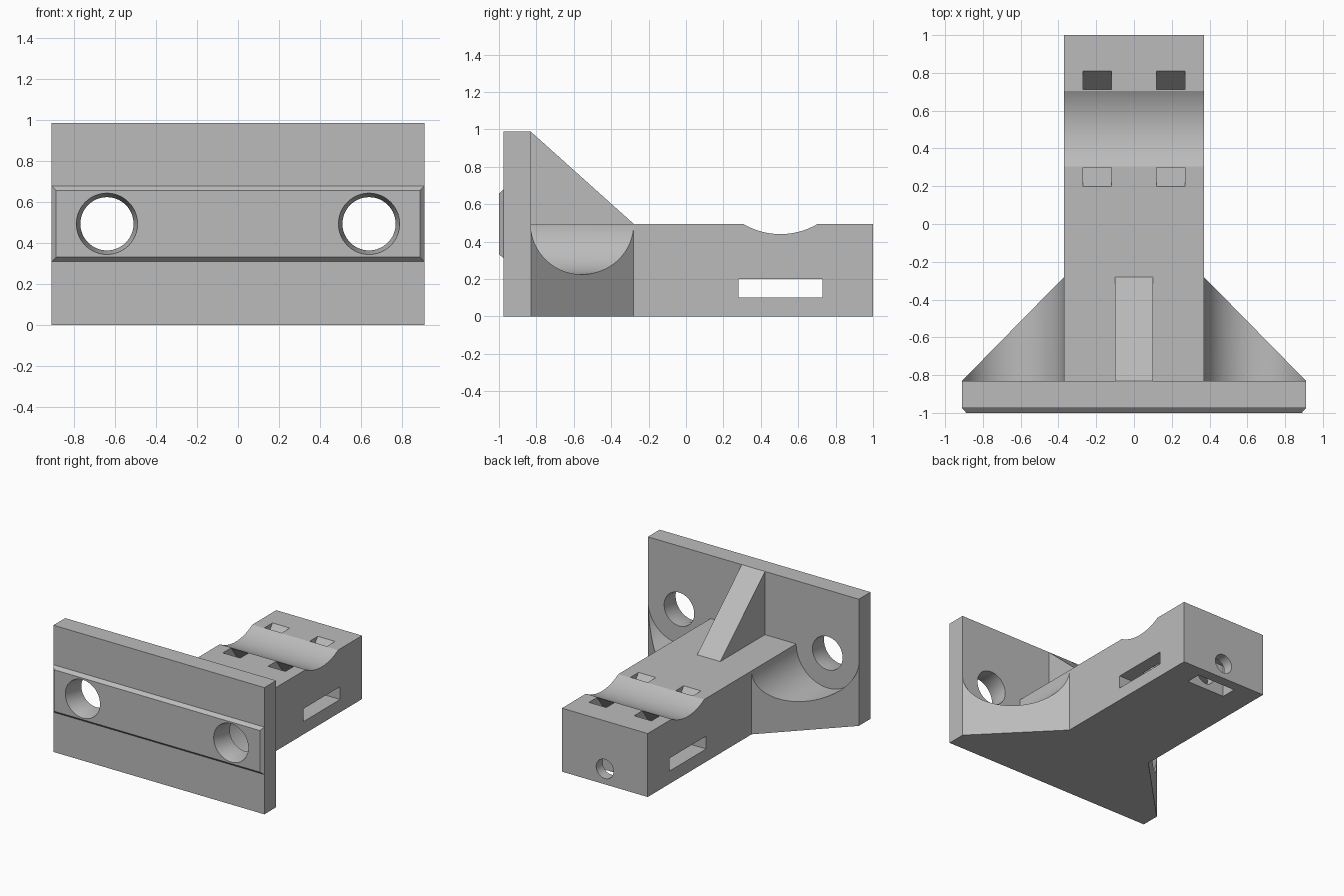
import bpy, bmesh
from math import sin, cos, tau, radians

cube = bpy.data.objects.get("Cube")
if cube:
    bpy.data.objects.remove(cube)

grey = bpy.data.materials.new("plain grey")
grey.use_nodes = True
COLOUR = (0.5, 0.5, 0.5, 1)
grey.diffuse_color = COLOUR
grey.node_tree.nodes["Principled BSDF"].inputs["Base Color"].default_value = COLOUR


def loft(name, rings):
    """Closed solid skinned through rings of equal point count."""
    bm = bmesh.new()
    loops = [[bm.verts.new(p) for p in ring] for ring in rings]
    for a, b in zip(loops, loops[1:]):
        for i in range(len(a)):
            j = (i + 1) % len(a)
            bm.faces.new((a[i], a[j], b[j], b[i]))
    bm.faces.new(loops[0])
    bm.faces.new(loops[-1])
    bmesh.ops.recalc_face_normals(bm, faces=bm.faces)
    mesh = bpy.data.meshes.new(name)
    bm.to_mesh(mesh)
    bm.free()
    mesh.materials.append(grey)
    ob = bpy.data.objects.new(name, mesh)
    bpy.context.collection.objects.link(ob)
    return ob


def place(axis, t, p):
    """Put a 2D point on the plane at t along the axis."""
    q = list(p)
    q.insert("xyz".index(axis), t)
    return q


def prism(name, axis, lo, hi, profile):
    return loft(name, [[place(axis, t, p) for p in profile] for t in (lo, hi)])


def rect(a0, a1, b0, b1):
    return [(a0, b0), (a1, b0), (a1, b1), (a0, b1)]


def circle(a, b, r, n=64):
    return [(a + r * cos(tau * i / n), b + r * sin(tau * i / n)) for i in range(n)]


def box(name, x0, x1, y0, y1, z0, z1):
    return prism(name, "z", z0, z1, rect(x0, x1, y0, y1))


def carve(ob, cutters):
    """Subtract every cutter and bake the result."""
    for c in cutters:
        c.hide_render = True
        mod = ob.modifiers.new("cut", "BOOLEAN")
        mod.operation = "DIFFERENCE"
        mod.solver = "EXACT"
        mod.object = c
    bpy.context.view_layer.update()
    graph = bpy.context.evaluated_depsgraph_get()
    mesh = bpy.data.meshes.new_from_object(ob.evaluated_get(graph))
    ob.modifiers.clear()
    ob.data = mesh
    for c in cutters:
        bpy.data.objects.remove(c)


MID = 0.495                # arm top and hole height
WIDE, ARM = 0.91, 0.37     # half widths
BACK, TIP = -0.83, -0.28   # plate back and brace end
HOLE_X = (WIDE + ARM) / 2


def bolt_holes():
    """Straight bores with a flared mouth at the front."""
    stations = ((-1.02, 0.154), (-0.91, 0.13), (-0.75, 0.13))
    return [loft("bolt_cutter", [[place("y", y, p) for p in circle(s * HOLE_X, MID, r)]
                                 for y, r in stations]) for s in (-1, 1)]


# Mounting plate
plate = box("mounting_plate", -WIDE, WIDE, -0.975, BACK, 0, 0.988)
carve(plate, bolt_holes())

# Chamfered rail on the plate front
rail = loft("front_rail", [
    [place("y", y, p) for p in rect(-w, w, MID - h, MID + h)]
    for y, w, h in ((-0.975, WIDE, 0.185), (-1, WIDE - 0.022, 0.162))])
carve(rail, bolt_holes())

# Arm with saddle, strap channels, side slot, screw hole and nut pocket
arm = box("arm", -ARM, ARM, BACK, 1, 0, MID)
SADDLE = 0.505
cutters = [
    prism("saddle_cutter", "x", -1, 1, circle(SADDLE, 0.831, 0.391, 128)),
    box("side_slot_cutter", -1, 1, 0.28, 0.73, 0.1, 0.2),
    prism("screw_cutter", "y", 0.7, 1.1, circle(0, 0.12, 0.075, 32)),
    box("nut_cutter", -0.165, 0.165, 0.8, 0.92, -0.1, 0.25),
]
for x in (-0.195, 0.195):
    for s in (-1, 1):
        slant = [(SADDLE + s * d, z) for d, z in
                 ((0.355, 0.56), (0.255, 0.56), (-0.04, 0.17), (0.06, 0.17))]
        cutters.append(prism("strap_cutter", "x", x - 0.075, x + 0.075, slant))
carve(arm, cutters)

# Side gussets hollowed round the bolt holes
gussets = []
for side, s in (("left", 1), ("right", -1)):
    g = prism(side + "_gusset", "z", 0, MID,
              [(s * ARM, BACK), (s * WIDE, BACK), (s * ARM, TIP)])
    carve(g, [prism("gusset_cutter", "y", -0.9, 0, circle(s * HOLE_X, MID, 0.2705, 96))])
    gussets.append(g)

# Sloping rib between plate and arm
rib = prism("top_rib", "x", -0.1, 0.1, [(BACK, MID), (TIP, MID), (BACK, 0.988)])

# Smooth the curved walls, keep the edges crisp
bpy.ops.object.select_all(action="DESELECT")
for ob in [plate, rail, arm, rib] + gussets:
    ob.select_set(True)
bpy.context.view_layer.objects.active = arm
bpy.ops.object.shade_smooth_by_angle(angle=radians(25))
